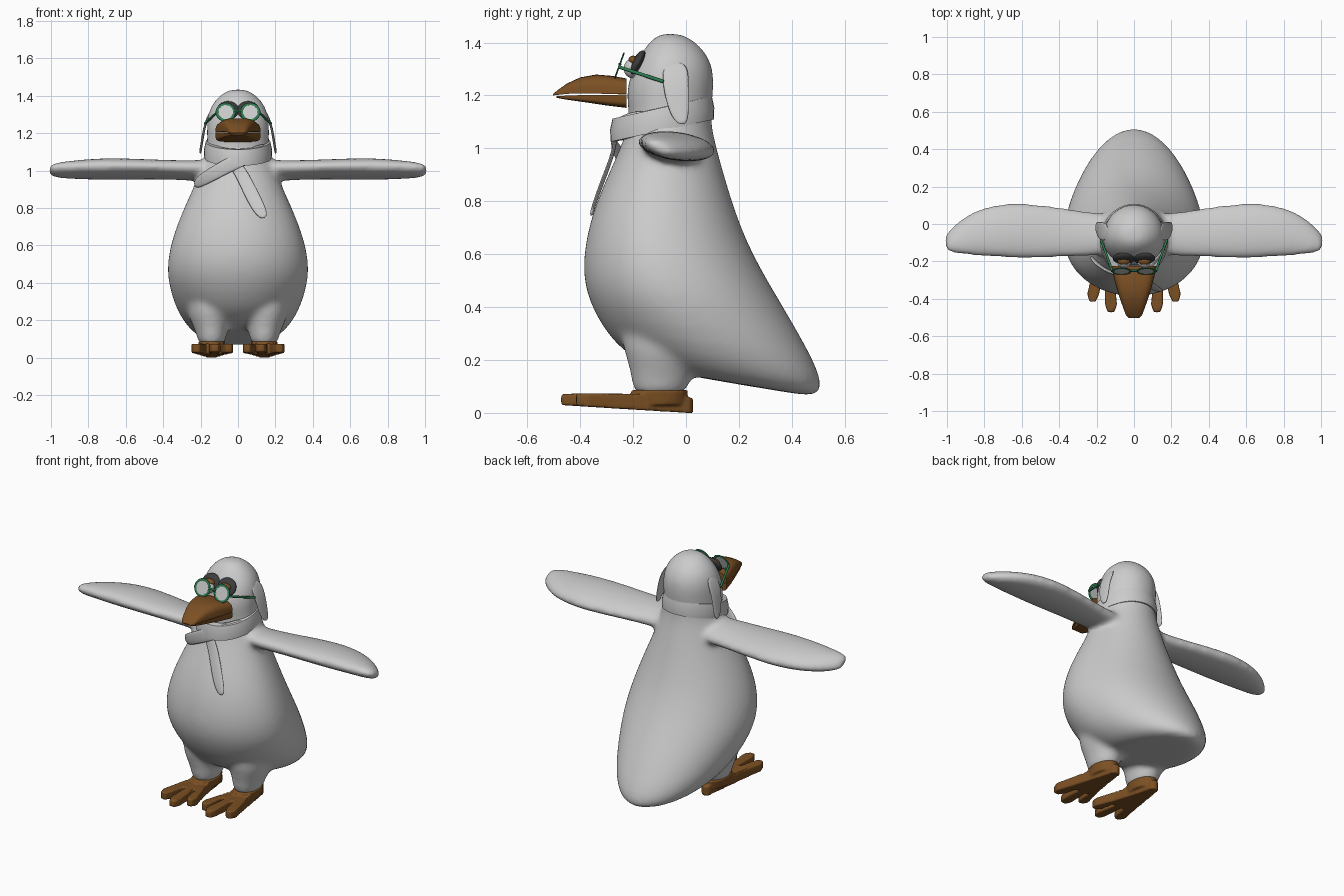
import bpy, bmesh, math
from mathutils import Vector, Matrix

if "Cube" in bpy.data.objects:
    bpy.data.objects.remove(bpy.data.objects["Cube"])


def material(name, rgb):
    m = bpy.data.materials.new(name)
    m.diffuse_color = (*rgb, 1)
    m.use_nodes = True
    m.node_tree.nodes["Principled BSDF"].inputs["Base Color"].default_value = m.diffuse_color
    return m


GREY = material("plain grey", (0.6, 0.6, 0.6))
BROWN = material("beak brown", (0.2, 0.08, 0.017))
GREEN = material("frame green", (0.025, 0.2, 0.08))
DARK = material("dark grey", (0.045, 0.045, 0.045))
SIDES = (("left", -1), ("right", 1))


def loft(bm, rings, closed=False):
    """Skin a list of point rings; cap the ends unless closed."""
    vs = [[bm.verts.new(p) for p in r] for r in rings]
    n = len(vs[0])
    pairs = list(zip(vs, vs[1:])) + ([(vs[-1], vs[0])] if closed else [])
    for a, b in pairs:
        for i in range(n):
            j = (i + 1) % n
            bm.faces.new((a[i], a[j], b[j], b[i]))
    if not closed:
        bm.faces.new(vs[0])
        bm.faces.new(vs[-1])


def finish(bm, name, mat, angle=60):
    bmesh.ops.recalc_face_normals(bm, faces=bm.faces)
    me = bpy.data.meshes.new(name)
    bm.to_mesh(me)
    bm.free()
    ob = bpy.data.objects.new(name, me)
    bpy.context.collection.objects.link(ob)
    me.materials.append(mat)
    me.shade_smooth()
    if angle < 180:
        me.set_sharp_from_angle(angle=math.radians(angle))
    return ob


def subsurf(ob, levels):
    m = ob.modifiers.new("subdivision", "SUBSURF")
    m.levels = m.render_levels = levels


def blend(ob, voxel, rounds):
    """Fuse overlapping pieces into one soft skin."""
    m = ob.modifiers.new("merge", "REMESH")
    m.mode, m.voxel_size, m.use_smooth_shade = 'VOXEL', voxel, True
    m = ob.modifiers.new("blend", "SMOOTH")
    m.factor, m.iterations = .5, rounds


def ball(name, mat, loc, size, tilt=0):
    bm = bmesh.new()
    M = Matrix.Translation(loc) @ Matrix.Rotation(math.radians(tilt), 4, 'X') @ Matrix.Diagonal((*size, 1))
    bmesh.ops.create_uvsphere(bm, u_segments=24, v_segments=14, radius=1, matrix=M)
    return finish(bm, name, mat, 180)


def rod(name, mat, a, b, r):
    a, b = Vector(a), Vector(b)
    bm = bmesh.new()
    M = Matrix.Translation((a + b) / 2) @ (b - a).to_track_quat('Z', 'Y').to_matrix().to_4x4()
    bmesh.ops.create_cone(bm, cap_ends=True, segments=12, radius1=r, radius2=r, depth=(b - a).length, matrix=M)
    return finish(bm, name, mat)


def ribbon(name, stations, across, thick):
    """Strip along (x, y, z, width) stations, widened along 'across'."""
    across = Vector(across).normalized()
    bm = bmesh.new()
    rows = [(bm.verts.new(Vector(s[:3]) - across * s[3] / 2),
             bm.verts.new(Vector(s[:3]) + across * s[3] / 2)) for s in stations]
    for a, b in zip(rows, rows[1:]):
        bm.faces.new((a[0], a[1], b[1], b[0]))
    ob = finish(bm, name, GREY)
    m = ob.modifiers.new("thickness", "SOLIDIFY")
    m.thickness, m.offset = thick, 0
    subsurf(ob, 2)
    return ob


def turn(n):
    return [2 * math.pi * i / n for i in range(n)]


# Body and head: tilted rings (front y, front z, back y, back z, half width)
BODY = [(-.02, .145, .42, .07, .13), (-.14, .17, .50, .062, .215), (-.24, .235, .522, .10, .275),
        (-.30, .30, .487, .20, .332), (-.36, .40, .37, .40, .377), (-.39, .50, .31, .50, .38),
        (-.388, .60, .255, .60, .363), (-.37, .70, .21, .70, .331), (-.338, .80, .175, .80, .29),
        (-.295, .90, .145, .90, .243), (-.25, 1.0, .117, 1.0, .205), (-.22, 1.08, .098, 1.08, .177),
        (-.215, 1.14, .095, 1.14, .165), (-.23, 1.20, .104, 1.20, .168), (-.212, 1.28, .109, 1.28, .168),
        (-.178, 1.35, .088, 1.35, .146), (-.138, 1.405, .037, 1.405, .098), (-.10, 1.437, -.02, 1.437, .042)]
bm = bmesh.new()
rings = []
for f, zf, b, zb, w in BODY:
    yc = f + (b - f) * .44
    ring = []
    for t in turn(32):
        s = math.sin(t)
        y = yc + s * ((b - yc) if s > 0 else (yc - f))
        ring.append((w * math.cos(t), y, zf + (zb - zf) * (y - f) / (b - f)))
    rings.append(ring)
loft(bm, rings)

# Wings: (x, leading y, trailing y, centre z, half thickness)
WING = [(.08, -.165, .06, 1.0, .06), (.25, -.176, .066, 1.0, .052), (.40, -.183, .095, 1.005, .049),
        (.60, -.187, .12, 1.008, .056), (.75, -.182, .11, 1.008, .056), (.88, -.17, .065, 1.004, .047),
        (.96, -.16, .0, 1.002, .04), (1.0, -.15, -.04, 1.0, .03), (1.014, -.125, -.065, 1.0, .016)]
# Legs: (z, centre x, half x, front y, back y)
LEG = [(.055, .14, .074, -.205, .0), (.12, .14, .08, -.205, .015), (.19, .148, .105, -.222, .06),
       (.27, .155, .13, -.25, .10), (.38, .16, .10, -.23, .12)]
for _, s in SIDES:
    loft(bm, [[(s * x, (a + b) / 2 + (b - a) / 2 * math.cos(t),
                z + h * math.sin(t) - .018 * math.cos(t)) for t in turn(20)] for x, a, b, z, h in WING])
    loft(bm, [[(s * (x + r * math.cos(t)), (a + b) / 2 + (b - a) / 2 * math.sin(t), z)
               for t in turn(20)] for z, x, r, a, b in LEG])
body = finish(bm, "body", GREY, 180)
subsurf(body, 1)
blend(body, .012, 26)

# Feet: three-toed outline fused with an ankle
FOOT = [(.115, .015), (.14, .03), (.165, .015), (.195, -.13), (.225, -.27), (.25, -.375), (.238, -.415),
        (.205, -.415), (.187, -.375), (.17, -.29), (.156, -.29), (.155, -.43), (.14, -.472), (.106, -.472),
        (.091, -.43), (.106, -.29), (.092, -.28), (.08, -.375), (.064, -.41), (.033, -.405),
        (.024, -.365), (.06, -.25), (.088, -.13)]
for side, s in SIDES:
    bm = bmesh.new()
    low = [(s * x, y, -.001 + .03 * max(0, -y) / .46) for x, y in FOOT]
    top = [(s * x, y, .077 - .14 * max(0, y + .12) - .02 * max(0, -.2 - y)) for x, y in FOOT]
    loft(bm, [low, top])
    loft(bm, [[(s * (.14 + r * math.cos(t)), -.10 + 1.5 * r * math.sin(t), z) for t in turn(20)]
              for z, r in ((.03, .066), (.086, .073))])
    blend(finish(bm, side + "_foot", BROWN, 180), .006, 8)

# Beak halves: (y, half width, flat z, curved z)
UPPER = [(-.225, .12, 1.205, 1.264), (-.28, .109, 1.205, 1.274), (-.34, .094, 1.207, 1.279),
         (-.40, .075, 1.208, 1.268), (-.45, .057, 1.206, 1.245), (-.485, .044, 1.202, 1.22), (-.502, .03, 1.2, 1.206)]
LOWER = [(-.225, .12, 1.203, 1.153), (-.30, .102, 1.202, 1.162), (-.38, .077, 1.202, 1.174),
         (-.45, .053, 1.199, 1.184), (-.49, .036, 1.198, 1.191)]
for name, rows, e in (("upper_beak", UPPER, .55), ("lower_beak", LOWER, .35)):
    bm = bmesh.new()
    arc = [(math.copysign(abs(math.cos(t)) ** e, math.cos(t)), abs(math.sin(t)) ** e)
           for t in [math.pi * i / 18 for i in range(19)]]
    loft(bm, [[(w * c, y, z0 + (z1 - z0) * (h if h > 1e-3 else 0)) for c, h in arc] for y, w, z0, z1 in rows])
    finish(bm, name, BROWN, 50)

# Eyes, glasses and cap flaps
for side, s in SIDES:
    ball(side + "_eye_surround", DARK, (s * .054, -.184, 1.322), (.06, .02, .054), -28)
    ball(side + "_eyeball", GREY, (s * .054, -.205, 1.302), (.036, .03, .036))
    ball(side + "_eyelid", BROWN, (s * .055, -.198, 1.332), (.034, .02, .018), -20)
    tilt = Matrix.Translation((s * .066, -.252, 1.312)) @ Matrix.Rotation(math.radians(70), 4, 'X')
    bm = bmesh.new()
    loft(bm, [[tilt @ Vector(((.046 + .008 * math.cos(u)) * math.cos(t),
                              (.046 + .008 * math.cos(u)) * math.sin(t), .003 * math.sin(u)))
               for u in turn(8)] for t in turn(32)], closed=True)
    finish(bm, side + "_glasses_rim", GREEN, 180)
    bm = bmesh.new()
    bmesh.ops.create_cone(bm, cap_ends=True, segments=32, radius1=.041, radius2=.041, depth=.003, matrix=tilt)
    finish(bm, side + "_lens", GREY)
    rod(side + "_glasses_arm", GREEN, (s * .115, -.255, 1.308), (s * .176, -.085, 1.252), .0065)
    ribbon(side + "_cap_flap", [(s * .138, -.04, 1.33, .09), (s * .168, -.04, 1.27, .11),
                                (s * .184, -.036, 1.21, .10), (s * .193, -.028, 1.15, .085),
                                (s * .20, -.02, 1.11, .06), (s * .202, -.015, 1.09, .025)], (0, 1, 0), .014)
rod("glasses_bridge", GREEN, (-.022, -.25, 1.318), (.022, -.25, 1.318), .006)

# Scarf loop: flat band tilted up towards the back
bm = bmesh.new()
rings = []
for t in turn(40):
    c, s = math.cos(t), math.sin(t)
    z = 1.112 + .042 * s
    rings.append([((.168 + d) * c, -.09 + (.183 + d) * s, z + h)
                  for d, h in ((-.03, -.04), (.012, -.045), (.014, 0), (.005, .042), (-.03, .046))])
loft(bm, rings, closed=True)
finish(bm, "scarf_loop", GREY)

# Scarf ends crossing the chest
ribbon("scarf_cross_end", [(.175, -.13, 1.12, .08), (.09, -.258, 1.09, .085), (-.03, -.285, 1.04, .085),
                           (-.13, -.262, .985, .08), (-.20, -.215, .945, .07), (-.235, -.17, .92, .04)],
       (-.35, 0, 1), .016)
ribbon("scarf_hanging_end", [(-.03, -.262, 1.06, .07), (.02, -.275, .98, .075), (.065, -.31, .89, .08),
                             (.105, -.34, .81, .08), (.13, -.354, .765, .06), (.14, -.358, .745, .025)],
       (1, 0, .35), .014)
